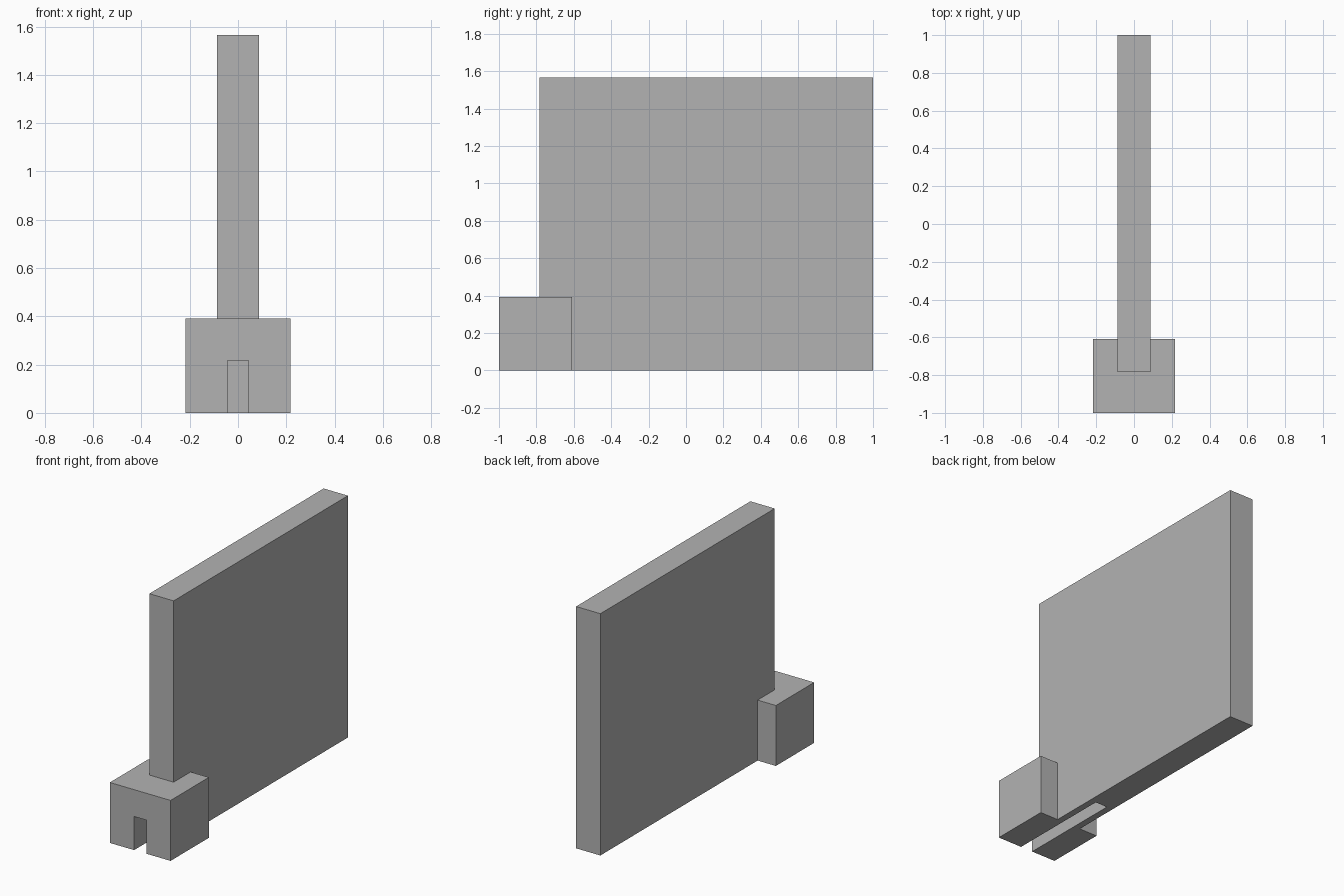
import bpy

if "Cube" in bpy.data.objects:
    bpy.data.objects.remove(bpy.data.objects["Cube"], do_unlink=True)

U = 2 / 23           # design unit: the whole part is 23 units long
FRONT = -1.0

# Single grey material
grey = bpy.data.materials.new("plain grey")
grey.use_nodes = True
colour = (0.45, 0.45, 0.45, 1)
grey.diffuse_color = colour
grey.node_tree.nodes["Principled BSDF"].inputs["Base Color"].default_value = colour


def box(name, width, start, end, bottom, top):
    """Box centred on x; sizes in units, start and end measured from the front."""
    bpy.ops.mesh.primitive_cube_add(
        size=1, location=(0, FRONT + (start + end) / 2 * U, (bottom + top) / 2 * U))
    ob = bpy.context.object
    ob.name = name
    ob.scale = (width * U, (end - start) * U, (top - bottom) * U)
    bpy.ops.object.transform_apply(location=True, rotation=False, scale=True)
    ob.data.materials.append(grey)
    return ob


def combine(target, other, operation):
    """Apply a boolean and remove the helper."""
    mod = target.modifiers.new(operation.lower(), 'BOOLEAN')
    mod.operation = operation
    mod.solver = 'EXACT'
    mod.object = other
    bpy.context.view_layer.objects.active = target
    bpy.ops.object.modifier_apply(modifier=mod.name)
    bpy.data.objects.remove(other, do_unlink=True)


# Tall upright panel joined to the foot block
panel = box("panel_with_foot_block", 2, 2.5, 23, 0, 18)
block = box("foot_block", 5, 0, 4.5, 0, 4.5)
combine(panel, block, 'UNION')

# Slot open at the front and underneath, running back into the panel
slot = box("slot_cutter", 1, -1, 8, -1, 2.5)
slot.hide_render = True
combine(panel, slot, 'DIFFERENCE')
